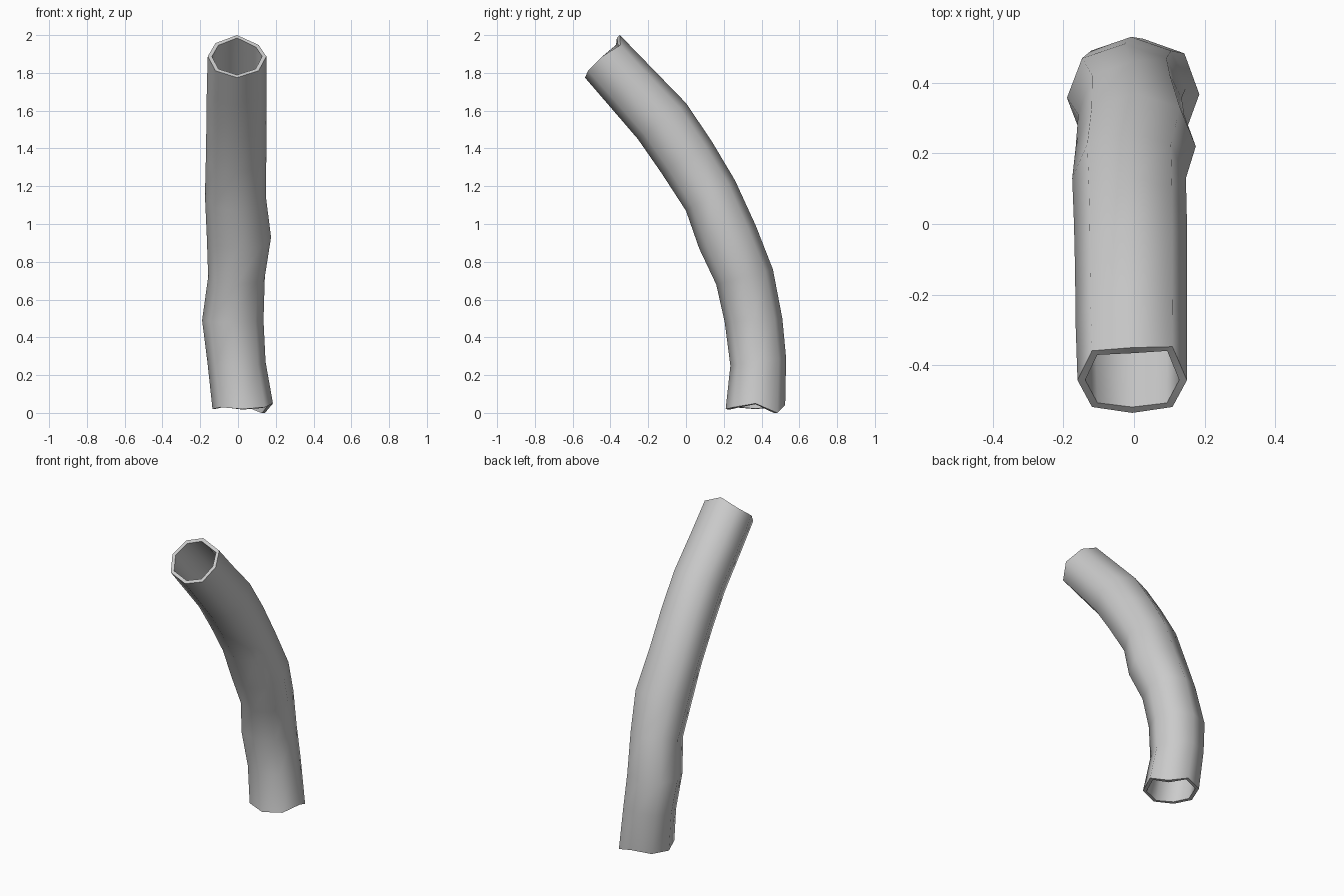
import bpy, math, bmesh
from mathutils import Vector

if "Cube" in bpy.data.objects:
    bpy.data.objects.remove(bpy.data.objects["Cube"])

# Rings: front edge (y, z), back edge (y, z), left x, right x
RINGS = [
    (.21, .03, .525, .03, -.135, .185),
    (.235, .25, .53, .29, -.162, .146),
    (.205, .48, .51, .50, -.19, .135),
    (.16, .68, .46, .76, -.158, .142),
    (.07, .87, .37, .99, -.165, .175),
    (0, 1.07, .26, 1.23, -.175, .147),
    (-.13, 1.27, .135, 1.44, -.17, .15),
    (-.255, 1.45, 0, 1.64, -.167, .15),
    (-.41, 1.63, -.18, 1.825, -.165, .15),
    (-.535, 1.775, -.35, 2.0, -.16, .15),
]
SIDES = 8
# Ragged ends: shift of each rim corner along the tube
END_SHIFT = {
    0: [.02, -.03, .01, .0, -.01, .0, -.01, .0],
    len(RINGS) - 1: [0, -.035, 0, -.02, 0, .01, 0, .01],
}

# Bent tube wall
bm = bmesh.new()
loops = []
for i, (fy, fz, by, bz, x0, x1) in enumerate(RINGS):
    centre = Vector(((x0 + x1) / 2, (fy + by) / 2, (fz + bz) / 2))
    across = Vector(((x1 - x0) / 2, 0, 0))
    depth = Vector((0, by - fy, bz - fz)) / 2
    along = across.cross(depth).normalized()
    loop = []
    for k in range(SIDES):
        a = 2 * math.pi * k / SIDES
        r = 1.04 if k % 2 else 1.0
        shift = END_SHIFT[i][k] if i in END_SHIFT else 0
        loop.append(bm.verts.new(centre + across * r * math.cos(a)
                                 + depth * r * math.sin(a) + along * shift))
    loops.append(loop)
for lo, hi in zip(loops, loops[1:]):
    for k in range(SIDES):
        n = (k + 1) % SIDES
        bm.faces.new((lo[k], lo[n], hi[n], hi[k]))

mesh = bpy.data.meshes.new("bent_tube")
bm.to_mesh(mesh)
bm.free()
tube = bpy.data.objects.new("bent_tube", mesh)
bpy.context.collection.objects.link(tube)
bpy.context.view_layer.objects.active = tube
tube.select_set(True)

# Wall thickness, inwards
wall = tube.modifiers.new("wall", 'SOLIDIFY')
wall.thickness = 0.022
wall.offset = -1
bpy.ops.object.modifier_apply(modifier=wall.name)
bpy.ops.object.shade_smooth_by_angle(angle=math.radians(55))
